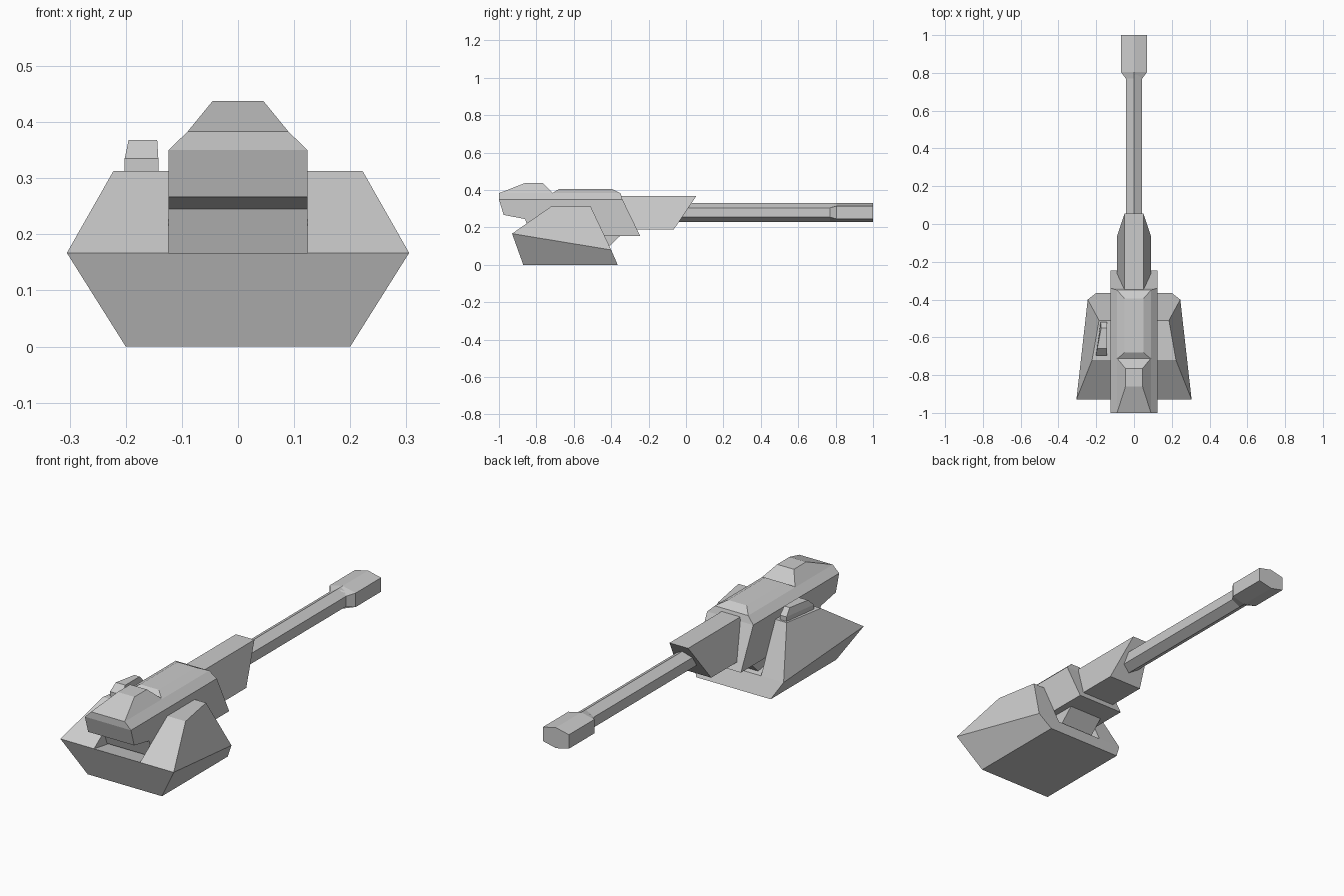
import bpy, bmesh
from math import sin, cos, radians


def loft(name, rings):
    """Closed solid through rings of equal point count, flat end caps."""
    bm = bmesh.new()
    loops = [[bm.verts.new(p) for p in ring] for ring in rings]
    n = len(rings[0])
    for a, b in zip(loops, loops[1:]):
        for i in range(n):
            j = (i + 1) % n
            bm.faces.new((a[i], a[j], b[j], b[i]))
    bm.faces.new(loops[0])
    bm.faces.new(loops[-1])
    bmesh.ops.recalc_face_normals(bm, faces=bm.faces)
    mesh = bpy.data.meshes.new(name)
    bm.to_mesh(mesh)
    bm.free()
    obj = bpy.data.objects.new(name, mesh)
    bpy.context.collection.objects.link(obj)
    return obj


def quad(back, front):
    """Symmetric trapezoid ring from (half width, y, z) at each end."""
    (bx, by, bz), (fx, fy, fz) = back, front
    return [(-bx, by, bz), (bx, by, bz), (fx, fy, fz), (-fx, fy, fz)]


def extrude_x(name, profile, half):
    return loft(name, [[(x, y, z) for y, z in profile] for x in (-half, half)])


# Base hull, flaring up to a sloping rim
loft("base", [quad((0.20, -0.87, 0), (0.20, -0.365, 0)),
              quad((0.305, -0.93, 0.167), (0.245, -0.40, 0.08))])

# Side supports on either side of the housing
support = loft("side_supports", [
    [(0.124, -0.93, 0.167), (0.305, -0.93, 0.167), (0.245, -0.40, 0.08), (0.124, -0.40, 0.08)],
    [(0.124, -0.72, 0.313), (0.222, -0.72, 0.313), (0.185, -0.51, 0.313), (0.124, -0.51, 0.313)]])
support.modifiers.new("mirror", 'MIRROR')

# Cradle between base and housing
extrude_x("cradle", [(-0.78, 0.11), (-0.43, 0.08), (-0.41, 0.10), (-0.35, 0.157), (-0.78, 0.17)], 0.09)

# Housing body and its chamfered roof
extrude_x("housing", [(-1.0, 0.35), (-0.975, 0.267), (-0.86, 0.245), (-0.83, 0.155),
                      (-0.245, 0.155), (-0.34, 0.35)], 0.124)
loft("housing_roof", [quad((0.124, -1.0, 0.35), (0.124, -0.34, 0.35)),
                      quad((0.09, -1.0, 0.383), (0.09, -0.35, 0.383))])

# Raised top panel and rear hump
loft("top_panel", [quad((0.09, -0.715, 0.383), (0.09, -0.35, 0.383)),
                   quad((0.05, -0.68, 0.405), (0.05, -0.395, 0.405))])
loft("rear_hump", [quad((0.09, -1.0, 0.383), (0.09, -0.71, 0.383)),
                   quad((0.045, -0.86, 0.438), (0.045, -0.765, 0.438))])

# Barrel shroud with a raked nose
loft("barrel_shroud", [quad((0.09, -0.40, 0.19), (0.09, -0.065, 0.19)),
                       quad((0.05, -0.40, 0.368), (0.05, 0.055, 0.368))])


# Hexagonal barrel and wide muzzle
def hexagon(y, half_width, shoulder=0.025):
    return [(half_width / cos(radians(30)) * cos(radians(a)), y,
             0.28 + (0.05 * sin(radians(a)) if a in (90, 270)
                     else shoulder * (1 if a < 180 else -1)))
            for a in range(30, 390, 60)]


loft("barrel", [hexagon(-0.20, 0.0433), hexagon(0.79, 0.0433)])
loft("muzzle", [hexagon(0.77, 0.0433), hexagon(0.805, 0.07, 0.034), hexagon(1.0, 0.07, 0.034)])

# Small sight box on the left support
loft("sight_box", [
    [(-0.202, -0.695, 0.31), (-0.142, -0.695, 0.31), (-0.142, -0.52, 0.31), (-0.177, -0.52, 0.31)],
    [(-0.202, -0.695, 0.335), (-0.142, -0.695, 0.335), (-0.142, -0.52, 0.335), (-0.177, -0.52, 0.335)],
    [(-0.195, -0.66, 0.368), (-0.144, -0.66, 0.368), (-0.144, -0.55, 0.368), (-0.173, -0.55, 0.368)]])
